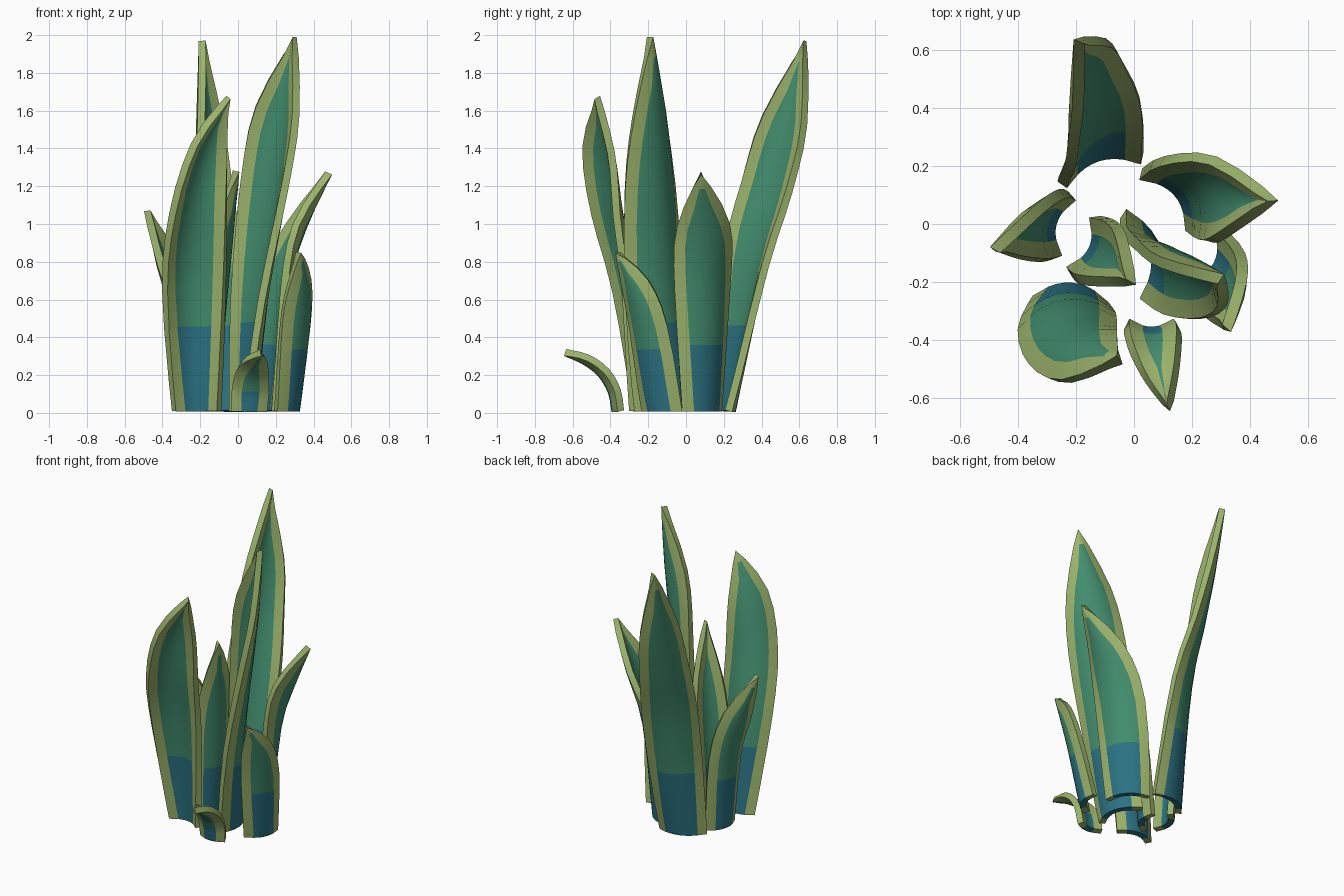
import bpy, bmesh, math
from mathutils import Vector

if "Cube" in bpy.data.objects:
    bpy.data.objects.remove(bpy.data.objects["Cube"])

def material(name, rgb):
    m = bpy.data.materials.new(name)
    m.diffuse_color = (*rgb, 1)
    m.use_nodes = True
    m.node_tree.nodes["Principled BSDF"].inputs["Base Color"].default_value = m.diffuse_color
    return m

MATS = [material("pale_green_border", (0.33, 0.45, 0.15)),
        material("leaf_green", (0.055, 0.265, 0.155)),
        material("blue_base", (0.024, 0.17, 0.225))]
BORDER = 0.05
THICK = 0.04
STEPS = 3           # rows between control sections
INNER = 6           # columns across the coloured centre

def spline(rows):
    """Smooth interpolation through control sections (x, y, z, facing, width)."""
    def at(i):
        return rows[max(0, min(len(rows) - 1, i))]
    out = []
    for i in range(len(rows) - 1):
        a, b, c, d = at(i - 1), at(i), at(i + 1), at(i + 2)
        for k in range(STEPS):
            t = k / STEPS
            out.append([0.5 * (2 * q + (r - p) * t + (2 * p - 5 * q + 4 * r - s) * t * t
                               + (3 * q - p - 3 * r + s) * t ** 3)
                        for p, q, r, s in zip(a, b, c, d)])
    return out + [list(rows[-1])]

def leaf(name, blue, rows, curl=0.22):
    pts = spline(rows)
    bm = bmesh.new()
    rings = []
    for i, (x, y, z, face, w) in enumerate(pts[:-1]):
        # section frame: across the leaf and towards its hollow side
        t = Vector((0, 0, 1))
        if i:
            t = (Vector(pts[i + 1][:3]) - Vector(pts[i - 1][:3])).normalized()
        f = Vector((math.cos(math.radians(face)), math.sin(math.radians(face)), 0))
        n = (f - t * f.dot(t)).normalized()
        side = n.cross(t)
        ui = max(0.2, 1 - 2 * BORDER / w)
        us = [-1] + [ui * (2 * k / INNER - 1) for k in range(INNER + 1)] + [1]
        c = Vector((x, y, z + 0.01 if i == 0 else z))
        rings.append([bm.verts.new(c + side * (w / 2 * u) - n * (curl * w * (1 - u * u)))
                      for u in us])
    tip = bm.verts.new(pts[-1][:3])
    for a, b in zip(rings, rings[1:]):
        for k in range(len(a) - 1):
            fc = bm.faces.new((a[k], a[k + 1], b[k + 1], b[k]))
            fc.material_index = 1 if 0 < k < len(a) - 2 else 0
    for k in range(len(rings[-1]) - 1):
        bm.faces.new((rings[-1][k], rings[-1][k + 1], tip))
    # cut the blue base off at its height
    bmesh.ops.bisect_plane(bm, geom=bm.verts[:] + bm.edges[:] + bm.faces[:],
                           plane_co=(0, 0, blue), plane_no=(0, 0, 1))
    for fc in bm.faces:
        if fc.material_index == 1 and fc.calc_center_median().z < blue:
            fc.material_index = 2
    me = bpy.data.meshes.new(name)
    bm.to_mesh(me)
    bm.free()
    for m in MATS:
        me.materials.append(m)
    ob = bpy.data.objects.new(name, me)
    bpy.context.collection.objects.link(ob)
    bpy.ops.object.select_all(action='DESELECT')
    ob.select_set(True)
    bpy.context.view_layer.objects.active = ob
    s = ob.modifiers.new("thickness", 'SOLIDIFY')
    s.thickness = THICK
    s.offset = 0
    bpy.ops.object.modifier_apply(modifier=s.name)
    bpy.ops.object.shade_smooth_by_angle(angle=math.radians(35))

# control sections: x, y, z of the chord centre, facing in degrees, width
leaf("tall_back_leaf", 0.46, [
    (-0.11, 0.18, 0, -72, 0.29), (-0.10, 0.31, 0.8, -48, 0.33),
    (-0.12, 0.42, 1.2, -35, 0.31), (-0.14, 0.515, 1.55, -26, 0.25),
    (-0.19, 0.63, 1.97, -22, 0)], 0.2)
leaf("tallest_middle_leaf", 0.48, [
    (0.0, -0.115, 0, 194, 0.31), (0.045, -0.172, 0.6, 208, 0.33),
    (0.13, -0.20, 1.2, 223, 0.34), (0.20, -0.205, 1.6, 236, 0.26),
    (0.30, -0.19, 1.99, 240, 0)], 0.25)
leaf("front_left_leaf", 0.46, [
    (-0.22, -0.275, 0, -95, 0.24), (-0.23, -0.35, 0.65, -80, 0.32),
    (-0.205, -0.43, 1.05, -66, 0.31), (-0.145, -0.47, 1.4, -50, 0.23),
    (-0.05, -0.47, 1.67, -45, 0)])
leaf("right_leaf", 0.36, [
    (0.11, 0.075, 0, 222, 0.26), (0.17, 0.08, 0.65, 208, 0.31),
    (0.29, 0.09, 1.0, 187, 0.26), (0.48, 0.08, 1.27, 180, 0)])
leaf("short_right_leaf", 0.34, [
    (0.25, -0.12, 0, 153, 0.22), (0.295, -0.19, 0.45, 143, 0.23),
    (0.315, -0.26, 0.68, 138, 0.17), (0.32, -0.36, 0.85, 135, 0)])
leaf("small_front_leaf", 0.12, [
    (0.06, -0.345, 0, 90, 0.17), (0.065, -0.365, 0.12, 92, 0.18),
    (0.075, -0.43, 0.225, 97, 0.16), (0.095, -0.53, 0.29, 103, 0.10),
    (0.12, -0.64, 0.32, 105, 0)], 0.17)
leaf("left_leaf", 0.36, [
    (-0.24, -0.01, 0, -14, 0.22), (-0.28, -0.01, 0.5, -16, 0.24),
    (-0.365, -0.03, 0.8, -25, 0.19), (-0.48, -0.09, 1.07, -30, 0)])
leaf("inner_leaf", 0.36, [
    (-0.18, -0.07, 0, 155, 0.21), (-0.14, -0.09, 0.6, 150, 0.23),
    (-0.09, -0.12, 0.95, 150, 0.18), (-0.01, -0.20, 1.28, 150, 0)])
